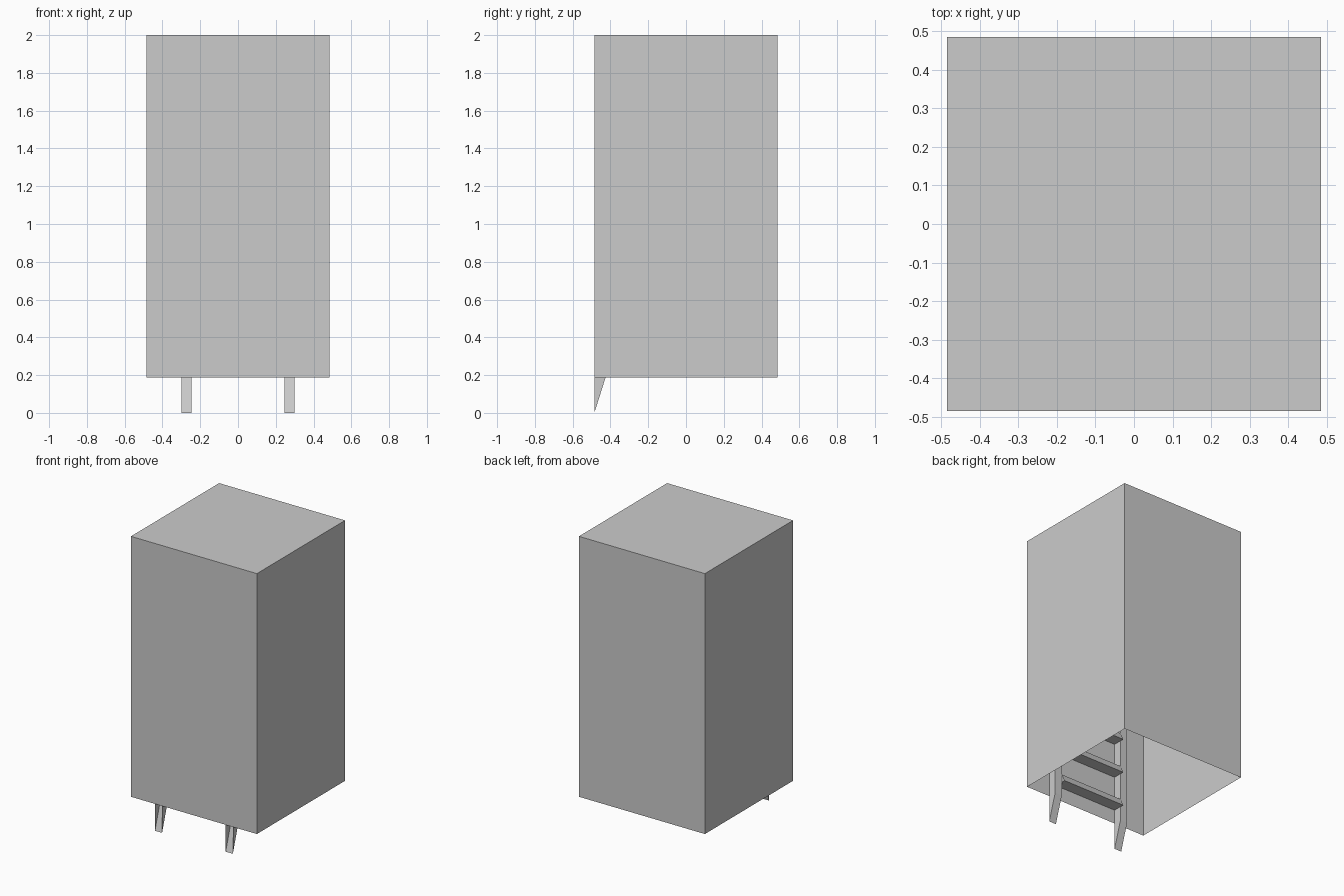
import bpy, bmesh

if "Cube" in bpy.data.objects:
    bpy.data.objects.remove(bpy.data.objects["Cube"])

H = 0.485            # half width of the shaft
Z0, Z1 = 0.187, 2.0  # shaft bottom and top


def make(name, build):
    bm = bmesh.new()
    build(bm)
    me = bpy.data.meshes.new(name)
    bm.to_mesh(me)
    bm.free()
    ob = bpy.data.objects.new(name, me)
    bpy.context.collection.objects.link(ob)
    return ob


def extrude_x(bm, profile, x0, x1):
    """Sweep a (y, z) profile along x; the side on the wall stays open."""
    a = [bm.verts.new((x0, y, z)) for y, z in profile]
    b = [bm.verts.new((x1, y, z)) for y, z in profile]
    for i in range(len(profile) - 1):
        bm.faces.new((a[i], a[i + 1], b[i + 1], b[i]))
    bm.faces.new(a[::-1])
    bm.faces.new(b)
    bmesh.ops.recalc_face_normals(bm, faces=bm.faces)


# Tall thin-walled shaft, open at the bottom
def shaft(bm):
    bmesh.ops.create_cube(bm, size=1)
    for v in bm.verts:
        v.co = (v.co.x * 2 * H, v.co.y * 2 * H, Z1 if v.co.z > 0 else Z0)
    bmesh.ops.delete(bm, geom=[f for f in bm.faces if f.normal.z < -0.5],
                     context='FACES_ONLY')


make("shaft", shaft)

# Ladder rails on the inside of the front wall, tapering to a point below
rail = [(-H, 0.0), (-0.426, Z0), (-0.426, Z1 - 0.005), (-H, Z1 - 0.005)]
for side, x in (("left", -0.2725), ("right", 0.2725)):
    make(side + "_rail", lambda bm: extrude_x(bm, rail, x - 0.0275, x + 0.0275))

# Rungs with a flat underside and a slightly sloping face
for i in range(7):
    z = 0.285 + i * 0.243
    rung = [(-H, z), (-0.40, z), (-0.425, z + 0.055), (-H, z + 0.055)]
    make(f"rung_{i + 1}", lambda bm: extrude_x(bm, rung, -0.245, 0.245))
